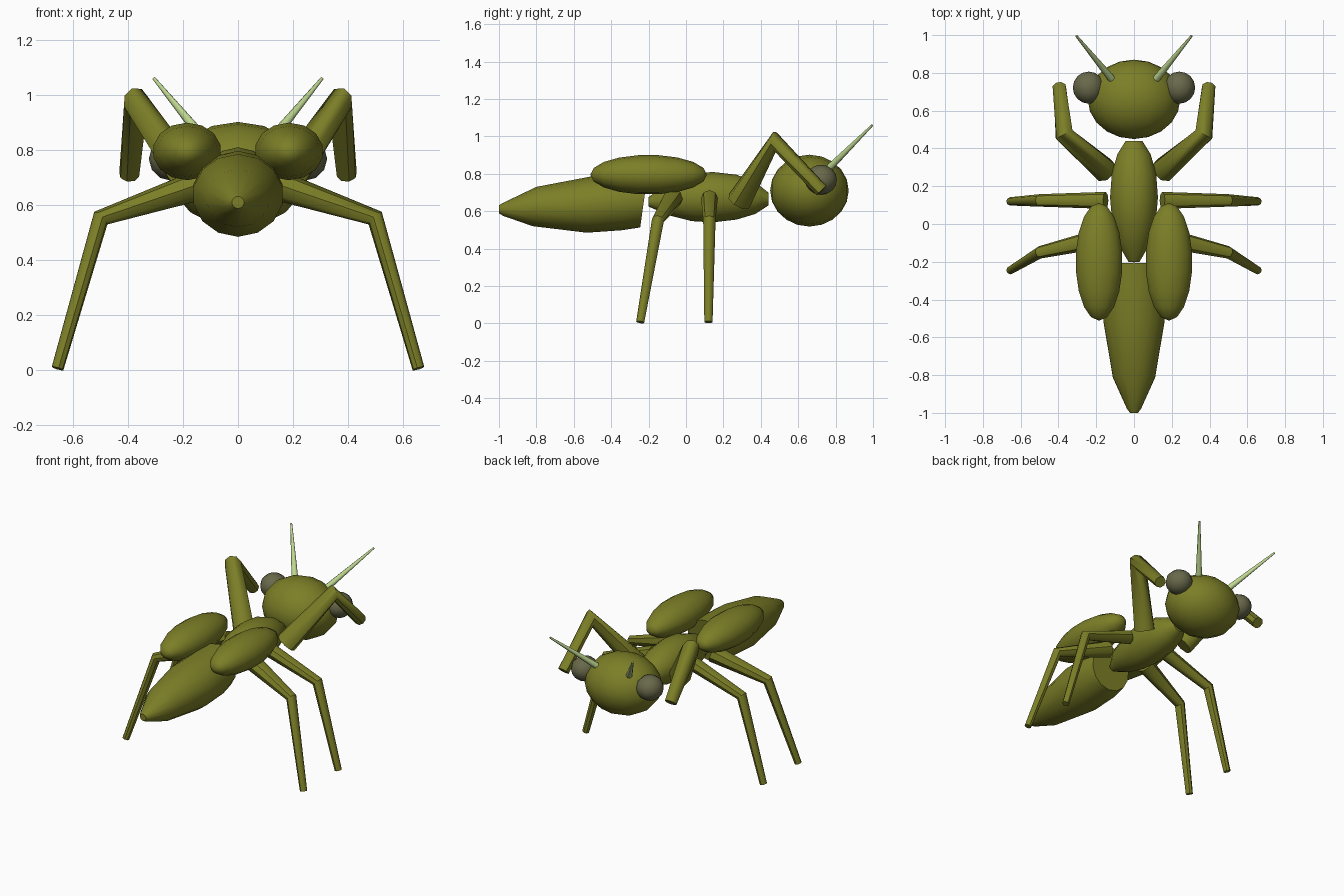
import bpy, bmesh, math
from mathutils import Vector, Matrix

cube = bpy.data.objects.get("Cube")
if cube:
    bpy.data.objects.remove(cube, do_unlink=True)


def material(name, rgb):
    m = bpy.data.materials.new(name)
    m.use_nodes = True
    m.diffuse_color = (*rgb, 1)
    m.node_tree.nodes["Principled BSDF"].inputs["Base Color"].default_value = (*rgb, 1)
    return m


OLIVE = material("olive", (0.2, 0.21, 0.02))
GREY = material("grey olive", (0.14, 0.14, 0.07))
PALE = material("pale green", (0.52, 0.68, 0.28))


def finish(name, bm, mat, angle=45):
    bmesh.ops.recalc_face_normals(bm, faces=bm.faces)
    mesh = bpy.data.meshes.new(name)
    bm.to_mesh(mesh)
    bm.free()
    mesh.materials.append(mat)
    ob = bpy.data.objects.new(name, mesh)
    bpy.context.collection.objects.link(ob)
    bpy.ops.object.select_all(action='DESELECT')
    ob.select_set(True)
    bpy.context.view_layer.objects.active = ob
    bpy.ops.object.shade_smooth_by_angle(angle=math.radians(angle))


def skin(bm, rings):
    """Bridge rings of vertices and cap both ends."""
    n = len(rings[0])
    for a, b in zip(rings, rings[1:]):
        for i in range(n):
            j = (i + 1) % n
            bm.faces.new((a[i], a[j], b[j], b[i]))
    bm.faces.new(rings[0])
    bm.faces.new(rings[-1])


def ellipsoid(name, centre, size, mat, seg=14, rows=9):
    bm = bmesh.new()
    bmesh.ops.create_uvsphere(bm, u_segments=seg, v_segments=rows, radius=1)
    place = (Matrix.Translation(centre) @ Matrix.Diagonal((*size, 1))
             @ Matrix.Rotation(math.pi / 2, 4, 'X'))
    bmesh.ops.transform(bm, matrix=place, verts=bm.verts)
    finish(name, bm, mat)


def body(name, stations, n=14):
    """Loft along y; each station is y, z, half width, half height, lean."""
    bm = bmesh.new()
    rings = []
    for y, z, rx, rz, lean in stations:
        ring = []
        for i in range(n):
            a = 2 * math.pi * i / n
            c, s = math.sin(a), math.cos(a)
            ring.append(bm.verts.new((rx * c, y + lean * s, z + rz * s)))
        rings.append(ring)
    skin(bm, rings)
    finish(name, bm, OLIVE)


def limb(name, points, radii, mat, n=8):
    """Tapered tube whose joint rings lie on the bisecting plane."""
    bm = bmesh.new()
    pts = [Vector(p) for p in points]
    dirs = [(b - a).normalized() for a, b in zip(pts, pts[1:])]
    side = dirs[0].cross(dirs[-1])
    if side.length < 0.01:
        side = dirs[0].cross(Vector((0, 0, 1)))
    side.normalize()
    rings = []
    for k, (p, r) in enumerate(zip(pts, radii)):
        before, after = dirs[max(k - 1, 0)], dirs[min(k, len(dirs) - 1)]
        up = side.cross((before + after).normalized())
        rings.append([bm.verts.new(p + r * (side * math.cos(t) + up * math.sin(t)))
                      for t in (2 * math.pi * i / n for i in range(n))])
    skin(bm, rings)
    finish(name, bm, mat)


# Head, thorax and abdomen
ellipsoid("head", (0, 0.66, 0.71), (0.245, 0.21, 0.192), OLIVE, seg=16, rows=10)
body("thorax", [
    (-0.2, 0.65, 0.03, 0.025, 0), (-0.1, 0.665, 0.09, 0.085, 0),
    (0.03, 0.672, 0.12, 0.125, 0), (0.14, 0.675, 0.13, 0.135, 0),
    (0.27, 0.675, 0.12, 0.12, 0), (0.37, 0.67, 0.09, 0.085, 0),
    (0.44, 0.665, 0.045, 0.035, 0)])
body("abdomen", [
    (-1.0, 0.61, 0.022, 0.022, 0), (-0.975, 0.61, 0.04, 0.036, 0),
    (-0.81, 0.625, 0.115, 0.105, 0.01), (-0.52, 0.635, 0.165, 0.15, 0.01),
    (-0.33, 0.645, 0.165, 0.147, 0.015), (-0.225, 0.655, 0.145, 0.142, 0.02)])

# Paired parts
for s, label in ((1, "left"), (-1, "right")):
    ellipsoid(f"{label}_wing_case", (s * 0.185, -0.2, 0.795),
              (0.127, 0.312, 0.106), OLIVE)
    ellipsoid(f"{label}_eye", (s * 0.24, 0.722, 0.768),
              (0.084, 0.085, 0.08), GREY, seg=12, rows=8)
    limb(f"{label}_antenna",
         [(s * 0.12, 0.77, 0.835), (s * 0.305, 0.996, 1.06)],
         [0.02, 0.006], PALE)
    limb(f"{label}_grasping_arm",
         [(s * 0.155, 0.285, 0.655), (s * 0.37, 0.475, 0.975), (s * 0.395, 0.725, 0.71)],
         [0.067, 0.052, 0.037], OLIVE)
    limb(f"{label}_middle_leg",
         [(s * 0.15, 0.125, 0.67), (s * 0.498, 0.125, 0.553), (s * 0.655, 0.12, 0.007)],
         [0.045, 0.033, 0.022], OLIVE)
    limb(f"{label}_hind_leg",
         [(s * 0.15, -0.07, 0.67), (s * 0.498, -0.15, 0.553), (s * 0.655, -0.245, 0.007)],
         [0.055, 0.033, 0.022], OLIVE)
